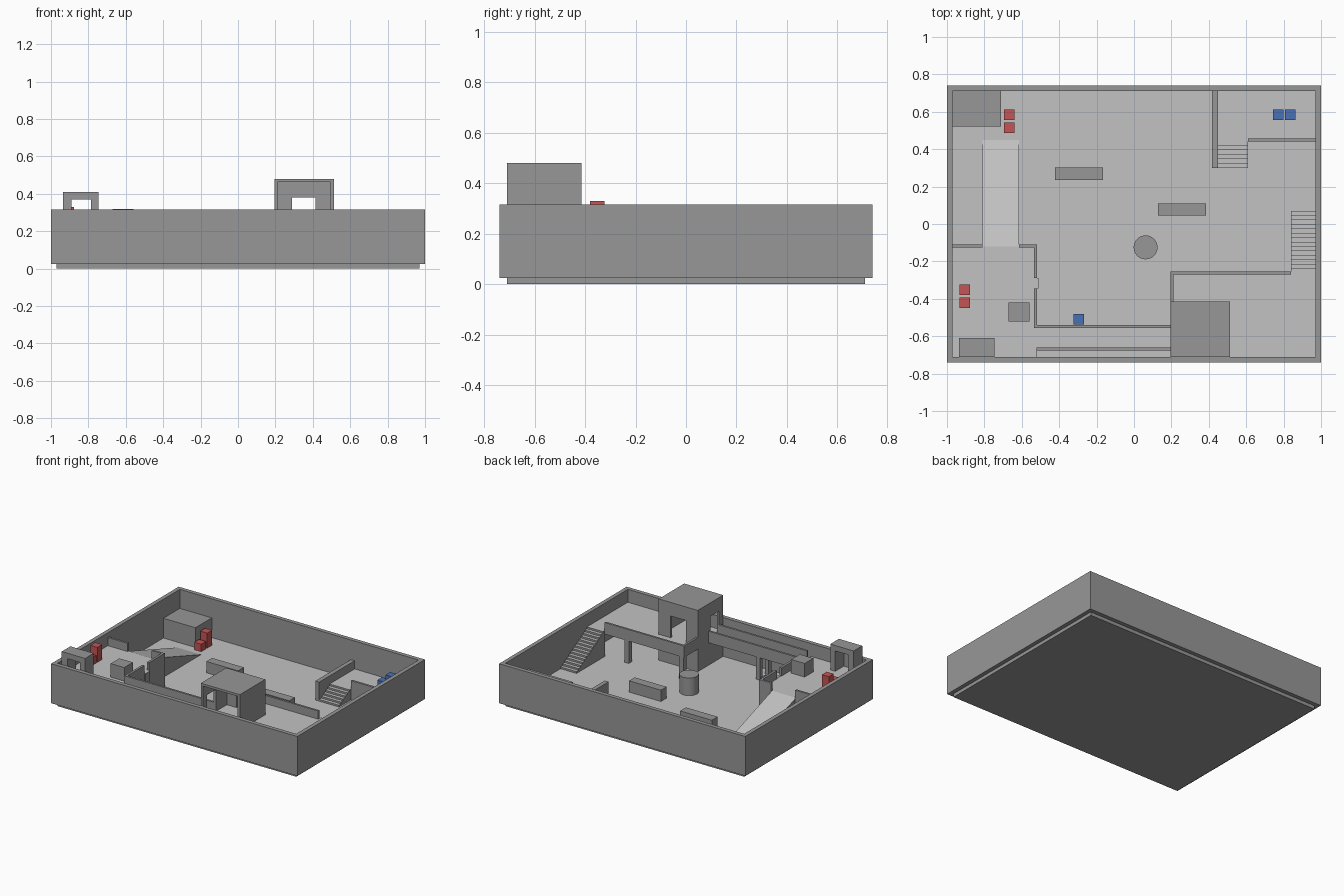
import bpy, bmesh, math

if "Cube" in bpy.data.objects:
    bpy.data.objects.remove(bpy.data.objects["Cube"])


def material(name, rgb):
    m = bpy.data.materials.new(name)
    m.diffuse_color = (*rgb, 1)
    m.use_nodes = True
    m.node_tree.nodes["Principled BSDF"].inputs["Base Color"].default_value = m.diffuse_color
    return m


WALL = material("wall grey", (0.31, 0.31, 0.31))
FLOOR = material("floor grey", (0.54, 0.54, 0.54))
RED = material("crate red", (0.56, 0.09, 0.09))
BLUE = material("crate blue", (0.065, 0.16, 0.47))


def finish(name, bm, mat, light_top=False):
    """Make the object; upward faces get the floor colour when light_top is set."""
    bmesh.ops.recalc_face_normals(bm, faces=bm.faces)
    me = bpy.data.meshes.new(name)
    me.materials.append(mat)
    if light_top:
        me.materials.append(FLOOR)
        for f in bm.faces:
            f.material_index = 1 if f.normal.z > 0.5 else 0
    bm.to_mesh(me)
    bm.free()
    ob = bpy.data.objects.new(name, me)
    bpy.context.collection.objects.link(ob)
    return ob


def boxes(name, dims, mat=WALL, light_top=False):
    """One object from (x0, x1, y0, y1, z0, z1) blocks."""
    bm = bmesh.new()
    for x0, x1, y0, y1, z0, z1 in dims:
        vs = bmesh.ops.create_cube(bm, size=1)["verts"]
        for v in vs:
            v.co = (x1 if v.co.x > 0 else x0,
                    y1 if v.co.y > 0 else y0,
                    z1 if v.co.z > 0 else z0)
    return finish(name, bm, mat, light_top)


def side_profile(name, pts, x0, x1):
    """Extrude a (y, z) outline along x."""
    bm = bmesh.new()
    face = bm.faces.new([bm.verts.new((x0, y, z)) for y, z in pts])
    new = bmesh.ops.extrude_face_region(bm, geom=[face])["geom"]
    bmesh.ops.translate(bm, vec=(x1 - x0, 0, 0),
                        verts=[g for g in new if isinstance(g, bmesh.types.BMVert)])
    return finish(name, bm, WALL, True)


def stairs(name, x0, x1, y_low, y_high, z0, z1, steps):
    pts = [(y_low, z0)]
    for i in range(steps):
        z = z0 + (z1 - z0) * (i + 1) / steps
        pts += [(y_low + (y_high - y_low) * k / steps, z) for k in (i, i + 1)]
    return side_profile(name, pts + [(y_high, z0)], x0, x1)


G, P, R = 0.03, 0.22, 0.28    # ground, upper deck and railing heights
S = 0.195                     # underside of the upper decks
L = 0.11                      # low corner platform height

# Ground slab and outer walls
boxes("ground_slab", [(-0.97, 0.97, -0.71, 0.71, 0, G)], light_top=True)
boxes("outer_walls", [(-1, 1, s * 0.74 - 0.03 * (s > 0), s * 0.74 + 0.03 * (s < 0), 0.025, 0.315)
                      for s in (-1, 1)]
      + [(s * 0.985 - 0.015, s * 0.985 + 0.015, -0.71, 0.71, 0.025, 0.315) for s in (-1, 1)])

# Left raised platform with railings, ramp and ladder plate
boxes("left_platform", [(-0.97, -0.52, -0.71, -0.12, G, P)], light_top=True)
boxes("left_railing", [(-0.97, -0.81, -0.125, -0.11, G, R),
                       (-0.615, -0.52, -0.125, -0.11, G, R),
                       (-0.535, -0.518, -0.29, -0.11, G, R),
                       (-0.535, -0.518, -0.555, -0.345, G, R)])
boxes("ladder_plate", [(-0.53, -0.51, -0.345, -0.29, G, P + 0.002)], light_top=True)
side_profile("ramp", [(0.45, G), (-0.12, P), (-0.12, G)], -0.81, -0.615)

# Archway and block on the left platform
boxes("archway", [(-0.935, -0.89, -0.71, -0.61, P, 0.37),
                  (-0.785, -0.745, -0.71, -0.61, P, 0.37),
                  (-0.935, -0.745, -0.71, -0.61, 0.37, 0.41)])
boxes("platform_block", [(-0.67, -0.56, -0.52, -0.42, P, 0.32)])

# Bridge from the left platform to the tower
boxes("bridge_deck", [(-0.52, 0.2, -0.675, -0.542, S, P)], light_top=True)
boxes("bridge_railings", [(-0.52, 0.2, -0.675, -0.66, S, R),
                          (-0.52, 0.2, -0.555, -0.54, S, R)])
boxes("bridge_legs", [(-0.22, -0.19, y, y + 0.03, G, S) for y in (-0.675, -0.572)])

# Tower: solid base, open front, doorways at the back and left
T0, T1, TF, TB = 0.195, 0.512, -0.71, -0.415
W, DOOR, TOP = 0.017, 0.38, 0.48
boxes("tower_base", [(T0, T1, TF, TB, G, P)], light_top=True)
boxes("tower_walls", [
    (T1 - W, T1, TF, TB, P, TOP - W),
    (T0, T0 + W, TF, -0.66, P, TOP - W),
    (T0, T0 + W, -0.56, TB, P, TOP - W),
    (T0, T0 + W, -0.66, -0.56, DOOR, TOP - W),
    (T0 + W, 0.29, TB - W, TB, P, TOP - W),
    (0.415, T1 - W, TB - W, TB, P, TOP - W),
    (0.29, 0.415, TB - W, TB, DOOR, TOP - W)])
boxes("tower_roof", [(T0, T1, TF, TB, TOP - W, TOP)])

# Right balcony with railing, legs and staircase
boxes("balcony_deck", [(0.2, T1, TB, -0.26, S, P), (T1, 0.97, -0.71, -0.26, S, P)],
      light_top=True)
boxes("balcony_railing", [(0.195, 0.84, -0.27, -0.255, S, R),
                          (0.195, 0.21, TB, -0.27, S, R)])
boxes("balcony_legs", [(x, x + 0.035, -0.292, -0.257, G, S) for x in (0.2, 0.645)])
stairs("balcony_stairs", 0.84, 0.97, 0.07, -0.26, G, P, 14)

# Low corner platform with wall, railing and steps
boxes("corner_platform", [(0.45, 0.97, 0.445, 0.71, G, L)], light_top=True)
boxes("corner_wall", [(0.418, 0.45, 0.3, 0.71, G, 0.17)])
boxes("corner_railing", [(0.61, 0.97, 0.44, 0.456, G, 0.17)])
stairs("corner_steps", 0.45, 0.61, 0.3, 0.445, G, L, 6)

# Free-standing cover blocks and pillar
boxes("corner_block", [(-0.97, -0.71, 0.52, 0.71, G, 0.175)])
boxes("cover_block_left", [(-0.422, -0.165, 0.236, 0.303, G, 0.113)])
boxes("cover_block_right", [(0.127, 0.385, 0.045, 0.11, G, 0.113)])
bm = bmesh.new()
bmesh.ops.create_cone(bm, cap_ends=True, segments=32, radius1=0.064, radius2=0.064, depth=0.13)
bmesh.ops.translate(bm, verts=bm.verts, vec=(0.062, -0.125, G + 0.065))
pillar = finish("pillar", bm, WALL)
bpy.context.view_layer.objects.active = pillar
pillar.select_set(True)
bpy.ops.object.shade_smooth_by_angle(angle=math.radians(30))


# Crates: single and stacked pairs
def crates(name, mat, base, spots):
    c = 0.028
    boxes(name, [(x - c, x + c, y - c, y + c, base + i * 0.055, base + (i + 1) * 0.055)
                 for x, y, n in spots for i in range(n)], mat)


crates("red_crates_ground", RED, G, [(-0.668, 0.585, 2), (-0.668, 0.515, 1)])
crates("red_crates_platform", RED, P, [(-0.905, -0.352, 2), (-0.905, -0.42, 1)])
crates("blue_crates_corner", BLUE, L, [(0.77, 0.585, 1), (0.836, 0.585, 2)])
crates("blue_crate_ground", BLUE, G, [(-0.295, -0.51, 1)])
